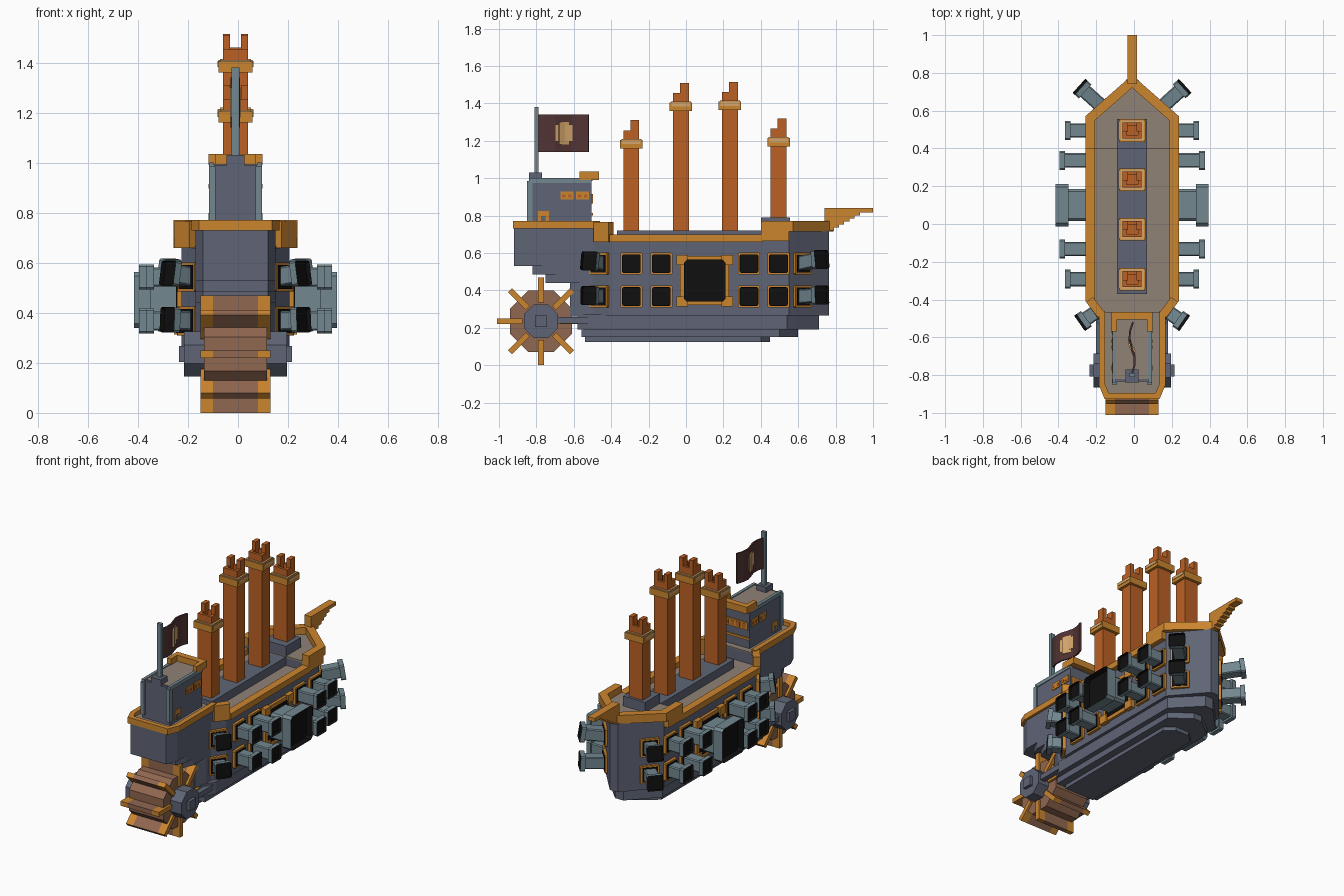
import bpy, bmesh, math
from mathutils import Vector, Matrix

cube = bpy.data.objects.get("Cube")
if cube:
    bpy.data.objects.remove(cube, do_unlink=True)

CX = -0.01  # hull centreline


def material(name, *rgb):
    m = bpy.data.materials.new(name)
    m.use_nodes = True
    m.diffuse_color = (*rgb, 1)
    m.node_tree.nodes["Principled BSDF"].inputs["Base Color"].default_value = (*rgb, 1)
    return m


SLATE = material("slate_hull", 0.115, 0.13, 0.18)
STEEL = material("blue_steel", 0.17, 0.245, 0.28)
TRIM = material("golden_trim", 0.60, 0.235, 0.028)
COPPER = material("copper_funnel", 0.50, 0.12, 0.017)
DECK = material("deck_boards", 0.28, 0.225, 0.18)
WOOD = material("wheel_wood", 0.28, 0.135, 0.08)
CLOTH = material("dark_cloth", 0.085, 0.034, 0.034)
TAN = material("pale_tan", 0.66, 0.38, 0.15)
BLACK = material("black", 0.005, 0.005, 0.005)


def finish(name, bm, *mats):
    bmesh.ops.recalc_face_normals(bm, faces=bm.faces)
    me = bpy.data.meshes.new(name)
    bm.to_mesh(me)
    bm.free()
    for m in mats:
        me.materials.append(m)
    ob = bpy.data.objects.new(name, me)
    ob.location.x = CX
    bpy.context.scene.collection.objects.link(ob)
    return ob


def extruded(pts, a, b, matrix=None):
    """Closed outline extruded from height a to b along local z."""
    bm = bmesh.new()
    low, high = [[bm.verts.new((x, y, h)) for x, y in pts] for h in (a, b)]
    bm.faces.new(low[::-1])
    top = bm.faces.new(high)
    for i in range(len(pts)):
        j = (i + 1) % len(pts)
        bm.faces.new((low[i], low[j], high[j], high[i]))
    if matrix:
        bm.transform(matrix)
    return bm, top


def prism(name, pts, a, b, mat, matrix=None):
    return finish(name, extruded(pts, a, b, matrix)[0], mat)


def box(name, x, y, z, mat):
    return prism(name, [(x[0], y[0]), (x[1], y[0]), (x[1], y[1]), (x[0], y[1])], *z, mat)


def sym(half):
    return half + [(-x, y) for x, y in reversed(half) if x]


def square(r, cut=0.0):
    if not cut:
        return [(r, -r), (r, r), (-r, r), (-r, -r)]
    c = r - cut
    return [(r, -c), (r, c), (c, r), (-c, r), (-r, c), (-r, -c), (-c, -r), (c, -r)]


def rail(name, path, width, z0, z1, mat=TRIM):
    """Mitred rail following an open path."""
    p = [Vector(q) for q in path]
    sides = ([], [])
    for i, q in enumerate(p):
        dirs = [(p[k + 1] - p[k]).normalized() for k in (i - 1, i) if 0 <= k < len(p) - 1]
        t = sum(dirs, Vector((0, 0))).normalized()
        n = Vector((-t.y, t.x)) * width / 2 / t.dot(dirs[0])
        sides[0].append(q + n)
        sides[1].append(q - n)
    bm = bmesh.new()
    rows = [[bm.verts.new((s.x, s.y, z)) for s in side] for side, z in
            ((sides[0], z0), (sides[1], z0), (sides[1], z1), (sides[0], z1))]
    for r in range(4):
        a, b = rows[r], rows[(r + 1) % 4]
        for i in range(len(p) - 1):
            bm.faces.new((a[i], a[i + 1], b[i + 1], b[i]))
    for end in (0, -1):
        bm.faces.new([r[end] for r in rows])
    return finish(name, bm, mat)


YZX = Matrix(((0, 0, 1, 0), (1, 0, 0, 0), (0, 1, 0, 0), (0, 0, 0, 1)))  # outline in y,z

# Hull: stacked tiers, widest at the top
hull = sym([(0.15, -0.51), (0.215, -0.41), (0.215, 0.55), (0.03, 0.765)])
prism("hull", hull, 0.265, 0.66, SLATE)
prism("bow_bulwark", sym([(0.215, 0.4), (0.215, 0.55), (0.03, 0.765)]), 0.65, 0.72, SLATE)
prism("keel_upper", sym([(0.15, -0.58), (0.195, -0.5), (0.195, 0.54), (0.03, 0.71)]), 0.19, 0.27, SLATE)
prism("keel_middle", sym([(0.16, -0.56), (0.16, 0.5), (0.03, 0.60)]), 0.15, 0.20, SLATE)
prism("keel_lower", sym([(0.11, -0.54), (0.11, 0.4), (0.05, 0.45)]), 0.125, 0.16, SLATE)
prism("main_deck", sym([(0.15, -0.5), (0.205, -0.41), (0.205, 0.4)]), 0.655, 0.665, DECK)
prism("bow_deck", sym([(0.205, 0.4), (0.205, 0.55), (0.02, 0.74)]), 0.715, 0.725, DECK)

# Stern overhang
for i, (y, z0, z1) in enumerate([(-0.92, 0.53, 0.74), (-0.82, 0.485, 0.54),
                                 (-0.75, 0.44, 0.49), (-0.62, 0.26, 0.45)]):
    prism(f"stern_tier_{i}", sym([(0.13, y), (0.16, y + 0.07), (0.16, -0.47)]), z0, z1, SLATE)
prism("stern_deck", sym([(0.12, -0.9), (0.15, -0.85), (0.15, -0.465)]), 0.738, 0.745, DECK)

# Rails
rail("bow_rail", sym([(0.222, 0.4), (0.222, 0.56), (0, 0.755)]), 0.05, 0.715, 0.77)
stern = sym([(0.135, -0.91), (0.16, -0.85), (0.16, -0.46)])
rail("stern_rail", stern[3:][::-1][::-1] + stern[:3], 0.032, 0.73, 0.77)
for s, side in ((1, "left"), (-1, "right")):
    rail(f"{side}_rail", [(s * 0.222, -0.41), (s * 0.222, 0.41)], 0.05, 0.66, 0.70)
    rail(f"{side}_rail_step", [(s * 0.222, 0.4), (s * 0.222, 0.55)], 0.05, 0.665, 0.73)
    rail(f"{side}_stern_corner", [(s * 0.225, -0.40), (s * 0.165, -0.48)], 0.045, 0.66, 0.765)
    # Axle arm of the paddle wheel
    box(f"{side}_axle_arm", sorted((s * 0.155, s * 0.19)), (-0.72, -0.42), (0.222, 0.257), SLATE)

# Bowsprit with stepped underside
spar = [(0.74, 0.84), (0.74, 0.72)]
for i in range(6):
    z = 0.72 + i * 0.016
    spar += [(0.79 + i * 0.028, z), (0.79 + i * 0.028, z + 0.016)]
spar += [(1.0, 0.816), (1.0, 0.84)]
prism("bowsprit", spar, -0.025, 0.025, TRIM, YZX)

# Funnels on their plinth
box("funnel_plinth", (-0.08, 0.08), (-0.37, 0.4), (0.66, 0.72), SLATE)
box("funnel_plinth_step", (-0.08, 0.08), (0.4, 0.555), (0.66, 0.79), SLATE)
for i, (y, top) in enumerate([(-0.292, 1.31), (-0.027, 1.51), (0.235, 1.515), (0.495, 1.32)]):
    n = f"funnel_{i}"
    box(n, (-0.05, 0.05), (y - 0.042, y + 0.042), (0.7, top - 0.095), COPPER)
    for s in (-1, 1):
        box(f"{n}_side_wall", sorted((s * 0.05, s * 0.03)), (y - 0.042, y + 0.042),
            (top - 0.1, top - 0.055), COPPER)
        box(f"{n}_prong", sorted((s * 0.05, s * 0.022)), (y - 0.006, y + 0.042),
            (top - 0.1, top), COPPER)
        box(f"{n}_end_wall", (-0.03, 0.03), sorted((y + s * 0.042, y + s * 0.025)),
            (top - 0.1, top - 0.055), COPPER)
    c = top - 0.15
    box(f"{n}_collar", (-0.068, 0.068), (y - 0.06, y + 0.06), (c, c + 0.045), TRIM)
    box(f"{n}_collar_band", (-0.062, 0.062), (y - 0.054, y + 0.054), (c + 0.04, c + 0.05), TAN)
    for s in (-1, 1):
        box(f"{n}_band_plate", sorted((s * 0.066, s * 0.071)), (y - 0.05, y + 0.05),
            (c + 0.022, c + 0.042), TAN)

# Stern cabin
box("cabin", (-0.1, 0.1), (-0.835, -0.505), (0.74, 0.99), SLATE)
for s in (-1, 1):
    box("cabin_corner_post", sorted((s * 0.08, s * 0.106)), (-0.85, -0.82), (0.77, 0.985), STEEL)
    box("cabin_roof_edge", sorted((s * 0.085, s * 0.105)), (-0.84, -0.505), (0.975, 1.0), STEEL)
    box("cabin_roof_rail", sorted((s * 0.08, s * 0.108)), (-0.57, -0.47), (0.99, 1.035), TRIM)
    for y in (-0.637, -0.553):
        box("side_window", sorted((s * 0.1, s * 0.106)), (y - 0.035, y + 0.035), (0.885, 0.93), TRIM)
        for d in (-0.016, 0.016):
            box("side_window_pane", sorted((s * 0.1, s * 0.108)), (y + d - 0.009, y + d + 0.009),
                (0.897, 0.914), COPPER)
    box("side_door", sorted((s * 0.1, s * 0.106)), (-0.792, -0.732), (0.765, 0.825), TRIM)
    box("side_door_panel", sorted((s * 0.1, s * 0.108)), (-0.775, -0.75), (0.765, 0.798), SLATE)
box("cabin_roof", (-0.086, 0.086), (-0.82, -0.5), (0.985, 0.995), DECK)
box("cabin_roof_front_rail", (-0.108, 0.108), (-0.505, -0.465), (0.99, 1.035), TRIM)
box("cabin_window_strip", (-0.09, 0.09), (-0.507, -0.498), (0.865, 0.915), TRIM)
for i in range(4):
    x = -0.063 + i * 0.042
    box("front_window", (x - 0.013, x + 0.013), (-0.5, -0.496), (0.875, 0.905), COPPER)
box("cabin_front_sill", (-0.1, 0.1), (-0.507, -0.498), (0.80, 0.815), TRIM)

# Flag
box("flagpole_base", (-0.035, 0.035), (-0.84, -0.77), (0.98, 1.03), SLATE)
box("flagpole", (-0.015, 0.015), (-0.81, -0.788), (1.02, 1.38), STEEL)
wave = [(0.015 * math.sin(i * 1.1), -0.79 + i * 0.045) for i in range(7)]
rail("flag", wave, 0.01, 1.14, 1.34, CLOTH)
middle = [q for q in wave[2:5]]
rail("flag_emblem", middle, 0.016, 1.20, 1.285, TAN)
rail("flag_emblem_base", [(x, -0.655 + (y + 0.655) * 0.6) for x, y in middle], 0.019, 1.18, 1.30, TAN)

# Paddle wheel
axle = Matrix.Translation((0, -0.775, 0.235)) @ YZX
def octagon(apothem):
    return square(apothem, apothem * (2 - math.sqrt(2)))
prism("wheel_drum", octagon(0.165), -0.125, 0.125, WOOD, axle)
prism("wheel_hub", octagon(0.09), -0.205, 0.205, SLATE, axle)
prism("wheel_axle", square(0.032), -0.225, 0.225, SLATE, axle)
blade = [(0.1, -0.015), (0.235, -0.015), (0.235, 0.015), (0.1, 0.015)]
for i in range(8):
    m = axle @ Matrix.Rotation(i * math.pi / 4, 4, 'Z')
    for a, b, mat in ((-0.14, -0.09, TRIM), (-0.09, 0.09, WOOD), (0.09, 0.14, TRIM)):
        prism(f"paddle_{i}", blade, a, b, mat, m)


# Cannons point along local z and have a sunken black muzzle
def cannon(name, pos, aim, length, r, tilt=0.0):
    def facing(z):
        d = Vector((aim[0], aim[1], z))
        return Matrix.Translation(pos) @ d.to_track_quat('Z', 'Y').to_matrix().to_4x4()
    flat, m = facing(0), facing(tilt)
    f = r * 1.17
    prism(f"{name}_frame", square(f, r * 0.12), -0.01, 0.018, TRIM, flat)
    prism(f"{name}_port", square(r * 0.95), 0, 0.022, BLACK, flat)
    prism(f"{name}_barrel", square(r * 0.76, r * 0.12), -0.01, length - r * 0.5, STEEL, m)
    bm, top = extruded(square(r, r * 0.15), length - r * 0.6, length, m)
    bmesh.ops.inset_individual(bm, faces=[top], thickness=r * 0.3)
    ring = bmesh.ops.inset_individual(bm, faces=[top], thickness=0.001, depth=-r * 0.4)
    for face in ring["faces"] + [top]:
        face.material_index = 1
    return finish(f"{name}_muzzle", bm, STEEL, BLACK), flat


for s, side in ((1, "left"), (-1, "right")):
    for z, tilt in ((0.543, 0.15), (0.367, 0.05)):
        for y, length in ((-0.292, 0.14), (-0.132, 0.17), (0.337, 0.17), (0.495, 0.14)):
            cannon(f"{side}_cannon", (s * 0.215, y, z), (s, 0), length, 0.05)
        cannon(f"{side}_bow_cannon", (s * 0.155, 0.617, z), (s * 0.74, 0.67), 0.165, 0.05, tilt)
        cannon(f"{side}_stern_cannon", (s * 0.183, -0.46, z), (s * 0.82, -0.57), 0.11, 0.05, tilt)
    big, flat = cannon(f"{side}_great_cannon", (s * 0.215, 0.1, 0.452), (s, 0), 0.19, 0.112)
    for y in (-1, 1):
        for z in (-1, 1):
            box(f"{side}_great_frame_corner", sorted((s * 0.21, s * 0.245)),
                sorted((0.1 + y * 0.15, 0.1 + y * 0.09)),
                sorted((0.452 + z * 0.138, 0.452 + z * 0.085)), TRIM)
